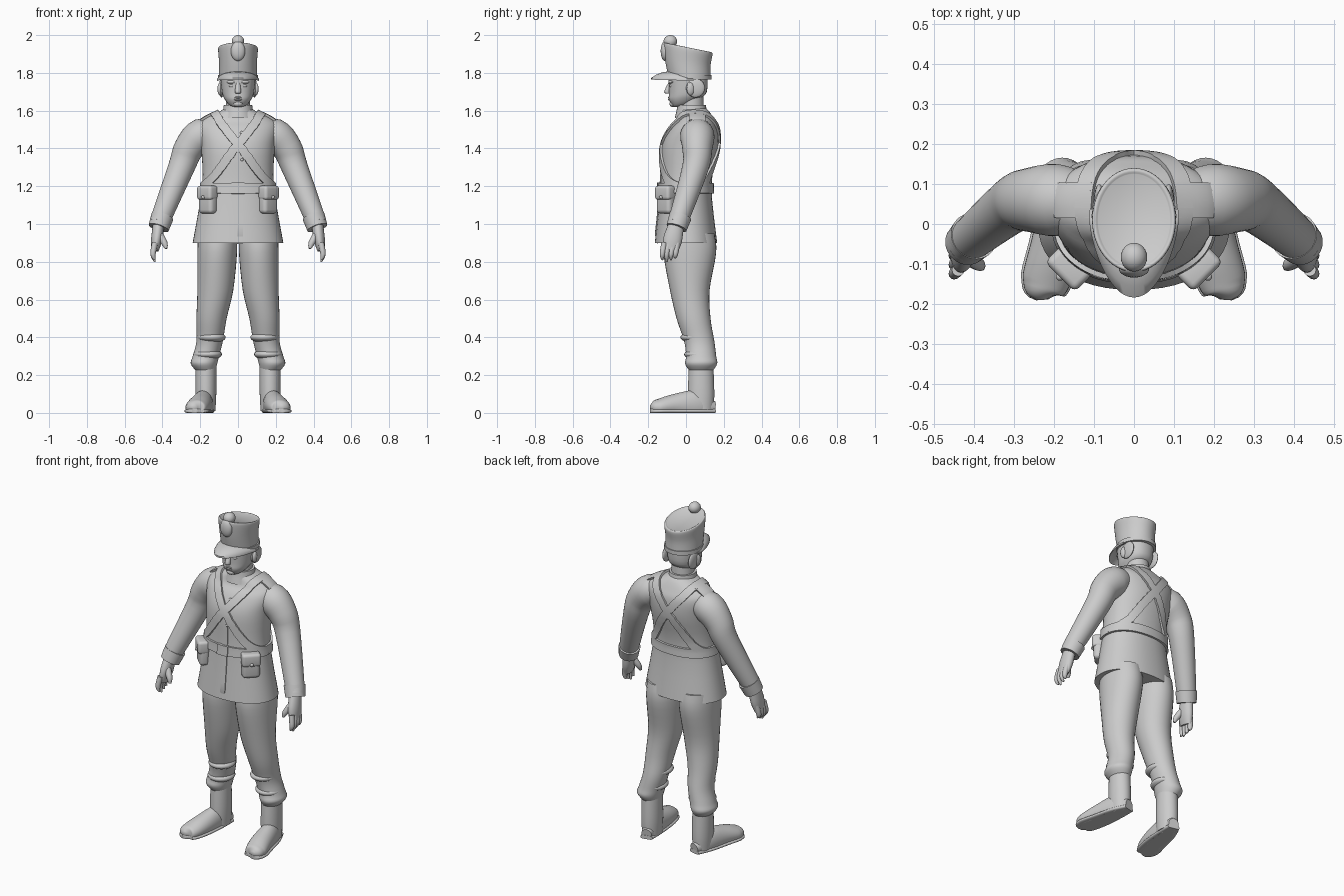
import bpy, bmesh, math
from mathutils import Vector, Matrix
from mathutils.bvhtree import BVHTree

cube = bpy.data.objects.get("Cube")
if cube:
    bpy.data.objects.remove(cube, do_unlink=True)

shade = (.6, .6, .6, 1)
grey = bpy.data.materials.new("plain_grey")
grey.use_nodes = True
grey.diffuse_color = shade
grey.node_tree.nodes["Principled BSDF"].inputs["Base Color"].default_value = shade


def finish(name, bm):
    bmesh.ops.recalc_face_normals(bm, faces=bm.faces)
    mesh = bpy.data.meshes.new(name)
    bm.to_mesh(mesh)
    bm.free()
    mesh.materials.append(grey)
    ob = bpy.data.objects.new(name, mesh)
    bpy.context.collection.objects.link(ob)
    bpy.ops.object.select_all(action='DESELECT')
    ob.select_set(True)
    bpy.context.view_layer.objects.active = ob
    bpy.ops.object.shade_smooth_by_angle(angle=math.radians(50))
    return ob


def resample(rows, steps=4):
    """Smooth curve through all rows of numbers."""
    out = []
    for i in range(len(rows) - 1):
        before, start = rows[max(i - 1, 0)], rows[i]
        end, after = rows[i + 1], rows[min(i + 2, len(rows) - 1)]
        for k in range(steps):
            t = k / steps
            out.append([q + t * ((r - p) / 2 + t * ((p - 2.5 * q + 2 * r - s / 2)
                        + t * (3 * (q - r) + s - p) / 2))
                        for p, q, r, s in zip(before, start, end, after)])
    return out + [list(rows[-1])]


def skin(name, loops):
    """Join closed loops of points into a capped tube."""
    bm = bmesh.new()
    rows = [[bm.verts.new(p) for p in loop] for loop in loops]
    count = len(rows[0])
    for lower, upper in zip(rows, rows[1:]):
        for i in range(count):
            j = (i + 1) % count
            bm.faces.new((lower[i], lower[j], upper[j], upper[i]))
    bm.faces.new(rows[0])
    bm.faces.new(rows[-1])
    return finish(name, bm)


def loft(name, rings, axis=None, side=1, sides=32, power=2, shape=None):
    """Rings are x, y, z and one or two radii; axis is the second radius direction, None keeps rings level."""
    rows = resample([r if len(r) == 5 else (*r, r[-1]) for r in rings])
    loops = []
    for i, (x, y, z, wide, deep) in enumerate(rows):
        across, along = Vector((1, 0, 0)), Vector((0, 1, 0))
        if axis:
            tangent = Vector(rows[min(i + 1, len(rows) - 1)][:3]) - Vector(rows[max(i - 1, 0)][:3])
            tangent.normalize()
            along = Vector(axis)
            along = (along - tangent * along.dot(tangent)).normalized()
            across = tangent.cross(along)
        loop = []
        for k in range(sides):
            a = math.tau * k / sides
            u, v = (math.copysign(abs(c) ** (2 / power), c) for c in (math.cos(a), math.sin(a)))
            p = Vector((x, y, z)) + across * (u * wide) + along * (v * deep)
            if shape:
                p.z += shape(p)
            loop.append(Vector((p.x * side, p.y, max(p.z, 0))))
        loops.append(loop)
    return skin(name, loops)


def ball(name, at, size, turn=0):
    bm = bmesh.new()
    place = Matrix.Translation(at) @ Matrix.Rotation(turn, 4, 'Z') @ Matrix.Diagonal((*size, 1))
    bmesh.ops.create_uvsphere(bm, u_segments=24, v_segments=16, radius=1, matrix=place)
    return finish(name, bm)


def block(name, at, size, turn, bevel):
    bm = bmesh.new()
    bmesh.ops.create_cube(bm, size=1, matrix=Matrix.Diagonal((*size, 1)))
    bmesh.ops.bevel(bm, geom=bm.edges[:], offset=bevel, segments=4, profile=.5, affect='EDGES')
    bmesh.ops.transform(bm, verts=bm.verts, matrix=Matrix.Translation(at) @ Matrix.Rotation(turn, 4, 'Z'))
    return finish(name, bm)


def ribbon(name, points, width, thick=.012):
    """Band of cloth that follows the jacket surface."""
    snapped = [surface.find_nearest(Vector(p))[:2] for p in resample(points)]
    loops = []
    for i, (centre, normal) in enumerate(snapped):
        tangent = snapped[min(i + 1, len(snapped) - 1)][0] - snapped[max(i - 1, 0)][0]
        sideways = tangent.cross(normal).normalized()
        row = [surface.find_nearest(centre + sideways * width * k / 4)[:2] for k in range(-2, 3)]
        loops.append([c + n * thick for c, n in row] + [c - n * .006 for c, n in reversed(row)])
    return skin(name, loops)


def hoop(centre, reach, depth):
    """Closed path round the body, tilted along reach."""
    turns = [math.tau * k / 24 for k in range(25)]
    return [Vector(centre) + Vector(reach) * math.cos(a) + Vector((0, depth, 0)) * math.sin(a) for a in turns]


# Jacket body with flared skirt and sloping shoulders
jacket = loft("jacket", [
    (0, 0, .9, .24, .165), (0, 0, 1.2, .19, .135), (0, .02, 1.4, .195, .15), (0, .04, 1.5, .21, .13),
    (0, .05, 1.55, .19, .1), (0, .04, 1.6, .09, .08), (0, .03, 1.62, .06)], sides=48, power=2.2)
surface = BVHTree.FromPolygons([v.co for v in jacket.data.vertices],
                               [p.vertices for p in jacket.data.polygons])
loft("collar", [(0, .03, 1.56, .09), (0, .03, 1.6, .08), (0, .03, 1.63, .075)])

# Belt, placket and buttons
ribbon("belt", hoop((0, 0, 1.19), (.2, 0, 0), .15), .055)
ribbon("jacket_placket", [(.01, -.15, z) for z in (.91, 1.1, 1.3, 1.45)], .03, .005)
ribbon("belt_buckle", [(x, -.15, 1.19) for x in (-.035, 0, .035)], .06, .018)
for k in range(3):
    spot = surface.find_nearest(Vector((.02, -.13, 1.34 + .08 * k)))[0]
    ball(f"button_{k}", spot, (.009,) * 3)

for s, word in ((1, "left"), (-1, "right")):
    # Crossed strap and shoulder flap
    ribbon(word + "_cross_strap", hoop((-.03 * s, .03, 1.39), (.155 * s, .01, .2), .2), .045)
    ribbon(word + "_shoulder_flap", [(.11 * s, .06, 1.6), (.16 * s, .06, 1.58), (.2 * s, .06, 1.55)], .085)

    # Sleeve and cuff
    loft(word + "_sleeve", [
        (.1, .06, 1.48, .06), (.19, .06, 1.47, .09), (.26, .06, 1.4, .08), (.3, .05, 1.3, .07),
        (.4, -.03, 1.05, .055), (.42, -.05, 1, .05)], (0, 1, 0), s)
    loft(word + "_cuff", [(.4, -.03, 1.04, .06), (.42, -.05, .98, .055)], (0, 1, 0), s)

    # Hand with fingers and thumb
    loft(word + "_palm", [(.42, -.05, 1, .03, .04), (.43, -.07, .92, .03, .05), (.44, -.08, .86, .02, .04)],
         (0, 1, 0), s)
    for k in range(4):
        y = -.115 + .023 * k
        loft(f"{word}_finger_{k}", [(.44, y, .9, .016), (.45, y - .01, .84, .014),
                                    (.44, y - .01, .8 + .01 * abs(k - 1), .005)], (0, 1, 0), s, 12)
    loft(word + "_thumb", [(.42, -.08, .95, .02), (.39, -.1, .9, .017), (.38, -.11, .87, .007)],
         (0, 1, 0), s, 12)

    # Trouser leg, baggy at the knee and gathered over the boot
    loft(word + "_trouser_leg", [
        (.11, .02, .95, .1, .13), (.11, .02, .85, .105, .14), (.12, .02, .65, .095, .105),
        (.14, .04, .5, .08, .09), (.15, .07, .38, .07, .08), (.17, .08, .3, .07, .08),
        (.18, .08, .26, .07, .085), (.17, .08, .22, .05, .06)], None, s)
    for k in range(2):
        ball(f"{word}_trouser_fold_{k}", (s * (.16 - .02 * k), .07 - .02 * k, .31 + .09 * k), (.075, .08, .03))

    # Boot turned outward
    loft(word + "_boot_shaft", [(.17, .08, .25, .055, .065), (.17, .08, .1, .055, .07),
                                (.17, .08, .01, .05, .065)], None, s)
    foot = [(.16, .15, .03, .03, .03), (.18, .06, .04, .05, .08), (.2, -.06, .04, .06, .06),
            (.22, -.14, .03, .06, .045), (.23, -.17, .03, .045, .035), (.23, -.19, .03, .01, .01)]
    loft(word + "_boot_foot", foot, (0, 0, 1), s)
    loft(word + "_boot_sole", [(x, y, .01, wide + .005, .012) for x, y, z, wide, deep in foot],
         (0, 0, 1), s, power=3)

    # Belt pouch, set diagonally on the hip
    turn = s * math.pi / 4
    block(word + "_pouch", (.16 * s, -.107, 1.125), (.1, .056, .14), turn, .02)
    block(word + "_pouch_flap", (.163 * s, -.11, 1.165), (.106, .064, .075), turn, .016)
    ball(word + "_pouch_stud", (.185 * s, -.132, 1.142), (.01,) * 3)

    # Side of the face
    ball(word + "_ear", (.094 * s, .025, 1.715), (.014, .022, .034), s * .3)
    ball(word + "_sideburn", (.087 * s, .05, 1.72), (.014, .05, .05))
    ball(word + "_eye", (.034 * s, -.079, 1.732), (.014, .009, .009), s * .3)
    ball(word + "_brow", (.036 * s, -.079, 1.752), (.027, .013, .009), s * .3)

# Head, neck and face
loft("neck", [(0, .03, 1.58, .065), (0, .03, 1.72, .06)])
loft("head", [(0, -.05, 1.62, .02), (0, -.03, 1.63, .045), (0, -.01, 1.66, .07, .08),
              (0, .01, 1.7, .085, .1), (0, .01, 1.8, .095, .105)], power=2.2)
loft("nose", [(0, -.08, 1.755, .01), (0, -.1, 1.7, .016), (0, -.09, 1.69, .01)], sides=16)
for name, z in (("upper_lip", 1.67), ("lower_lip", 1.659)):
    ball(name, (0, -.083, z), (.022, .012, .006))
ball("chin", (0, -.068, 1.636), (.026, .02, .017))

# Tall hat, flaring upward with a slanted crown
loft("hat_crown", [
    (0, .02, 1.77, .1, .11), (0, .01, 1.85, .1, .12), (0, .01, 1.92, .105, .13), (0, .01, 1.935, .1, .125),
    (0, .01, 1.93, .09, .115)], sides=48, shape=lambda p: (.01 - p.y) * max(0, p.z - 1.78) * 1.3)
loft("hat_band", [(0, .02, 1.766, .106, .114), (0, .02, 1.79, .106, .114)], sides=48)

# Hat peak, a curved crescent
loops = []
for k in range(33):
    a = math.radians(-100 + 200 * k / 32)
    reach = max(.02, math.cos(a)) ** .8
    line = [Vector(((.1 + .012 * u) * math.sin(a),
                    .018 - (.108 + (.006 + .088 * reach) * u) * math.cos(a),
                    1.768 + reach * (.04 - .034 * u * u))) for u in (0, .35, .7, 1)]
    loops.append(line + [p - Vector((0, 0, .01)) for p in reversed(line)])
skin("hat_peak", loops)

# Plume ball and front badge
ball("hat_pompom", (0, -.083, 1.967), (.033, .036, .033))
ball("hat_badge", (0, -.112, 1.915), (.038, .022, .052))
